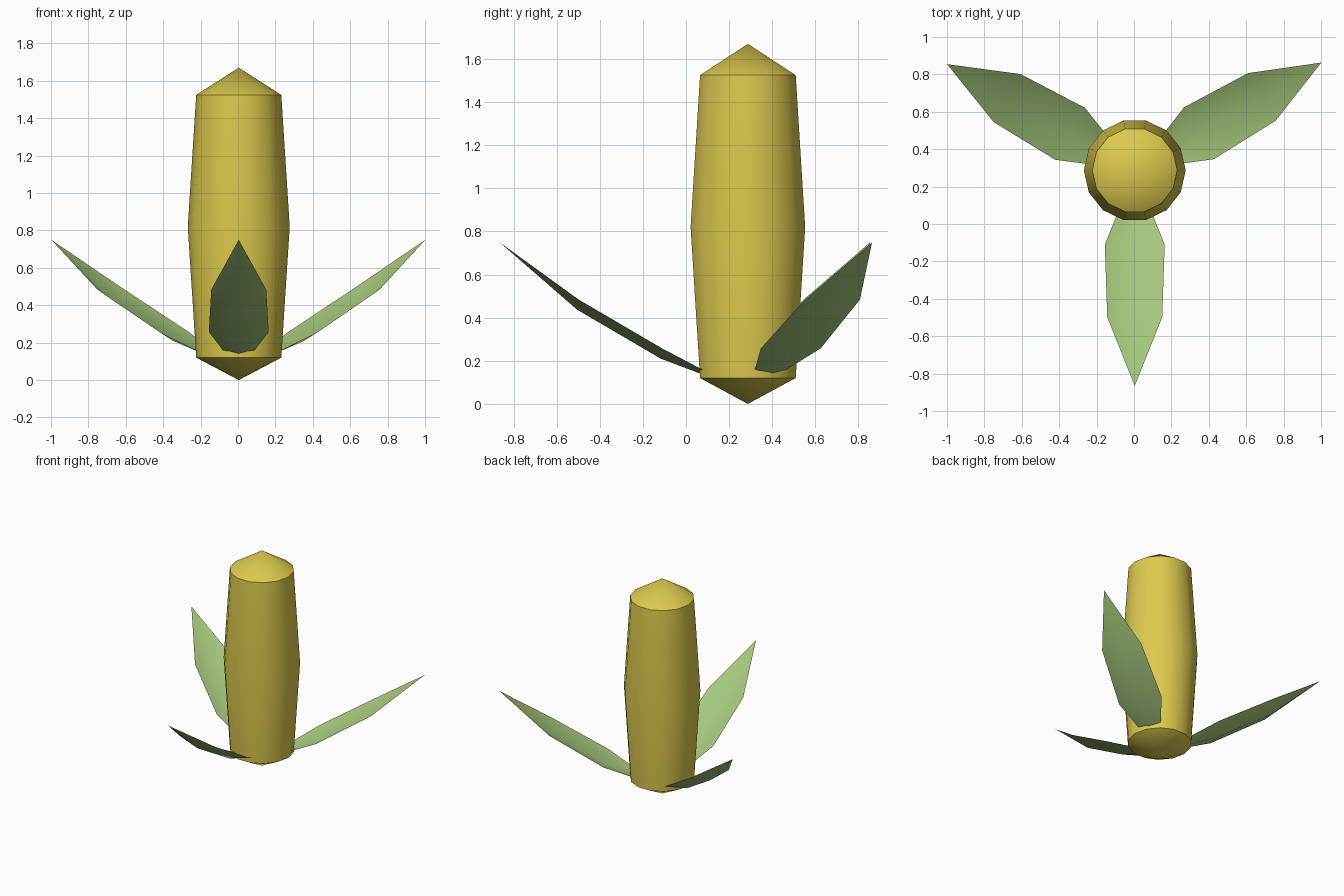
import bpy, math
from mathutils import Matrix

if "Cube" in bpy.data.objects:
    bpy.data.objects.remove(bpy.data.objects["Cube"])

CX, CY = 0.004, 0.287  # axis of the cob


def material(name, color):
    m = bpy.data.materials.new(name)
    m.diffuse_color = (*color, 1)
    m.use_nodes = True
    m.node_tree.nodes["Principled BSDF"].inputs["Base Color"].default_value = m.diffuse_color
    return m


def build(name, verts, faces, mat):
    me = bpy.data.meshes.new(name)
    me.from_pydata(verts, [], faces)
    me.materials.append(mat)
    ob = bpy.data.objects.new(name, me)
    bpy.context.collection.objects.link(ob)
    bpy.ops.object.select_all(action='DESELECT')
    ob.select_set(True)
    bpy.context.view_layer.objects.active = ob
    bpy.ops.object.shade_smooth_by_angle(angle=math.radians(40))
    return ob


yellow = material("corn_yellow", (0.72, 0.59, 0.075))
green = material("husk_green", (0.376, 0.571, 0.202))

# Cob: three rings of 14 with a pointed cap at each end
N = 14
rings = [(0.2275, 0.12), (0.2725, 0.82), (0.2275, 1.525)]
verts = [(r * math.cos(2 * math.pi * i / N), r * math.sin(2 * math.pi * i / N), z)
         for r, z in rings for i in range(N)]
bottom, top = len(verts), len(verts) + 1
verts += [(0, 0, 0), (0, 0, 1.67)]
faces = []
for i in range(N):
    j = (i + 1) % N
    faces += [(k * N + i, k * N + j, (k + 1) * N + j, (k + 1) * N + i) for k in range(2)]
    faces += [(j, i, bottom), (2 * N + i, 2 * N + j, top)]
cob = build("cob", verts, faces, yellow)
cob.location = (CX, CY, 0)

# Husk leaves: keeled sheets, rows of (distance, half width, edge height, keel height)
rows = [(0.212, 0.085, 0.16, 0.14), (0.397, 0.16, 0.257, 0.21), (0.785, 0.147, 0.484, 0.437)]
leaf_verts = []
for d, w, ze, zk in rows:
    leaf_verts += [(d, -w, ze), (d + 0.007, 0, zk), (d, w, ze)]
leaf_verts.append((1.152, 0, 0.75))
leaf_faces = [(3 * r + c, 3 * r + c + 3, 3 * r + c + 4, 3 * r + c + 1)
              for r in range(2) for c in range(2)]
leaf_faces += [(6, 9, 7), (7, 9, 8)]
for name, angle in (("front_leaf", 270), ("right_leaf", 30), ("left_leaf", 150.5)):
    leaf = build(name, leaf_verts, leaf_faces, green)
    leaf.matrix_world = Matrix.Translation((CX, CY, 0)) @ Matrix.Rotation(math.radians(angle), 4, 'Z')
